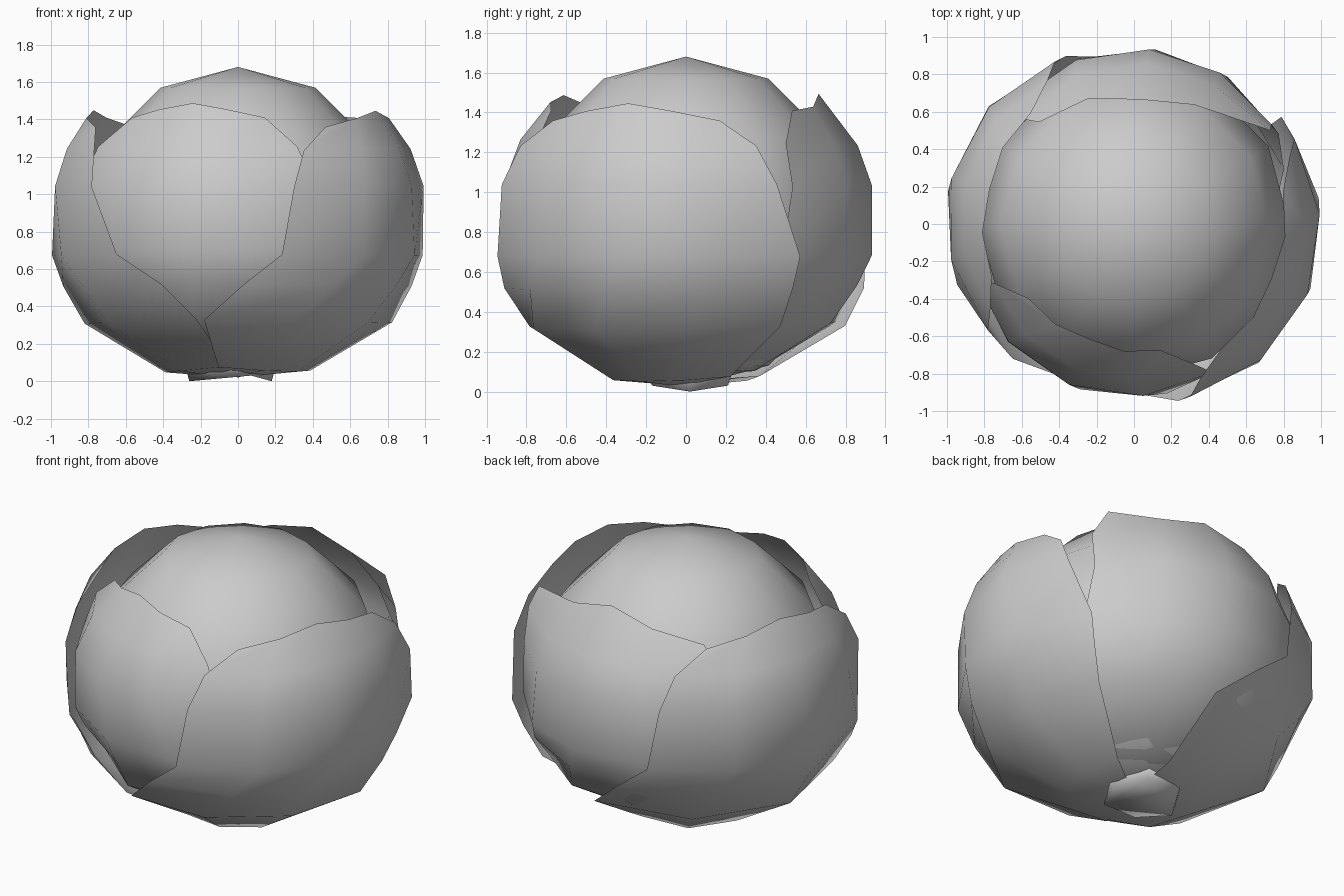
import bpy, bmesh
from math import sin, cos, pi, radians
from mathutils import Matrix

cube = bpy.data.objects.get("Cube")
if cube:
    bpy.data.objects.remove(cube)

grey = bpy.data.materials.new("plain_grey")
grey.use_nodes = True
grey.diffuse_color = (0.6, 0.6, 0.6, 1)
grey.node_tree.nodes["Principled BSDF"].inputs["Base Color"].default_value = grey.diffuse_color

CENTRE = 0.85


def finish(name, bm, outward=False):
    if outward:
        bmesh.ops.recalc_face_normals(bm, faces=bm.faces)
    mesh = bpy.data.meshes.new(name)
    bm.to_mesh(mesh)
    bm.free()
    mesh.materials.append(grey)
    mesh.shade_smooth()
    obj = bpy.data.objects.new(name, mesh)
    bpy.context.collection.objects.link(obj)
    return obj


# Round inner head
bm = bmesh.new()
bmesh.ops.create_uvsphere(bm, u_segments=12, v_segments=6, radius=0.83)
bmesh.ops.translate(bm, verts=bm.verts, vec=(0, 0, CENTRE))
finish("inner_head", bm, True)

# Leaf rows from base to rim: elevation, radius, start and end angle
ROWS = [(-82, 0.82, -110, 75), (-64, 0.88, -106, 74), (-33, 0.98, -103, 66),
        (-20, 0.99, -88, 55), (-10, 1.01, -76, 40), (11, 1.01, -72, 28),
        (23, 1.0, -67, 23), (32, 0.98, -55, 12)]
COLS = 4


def leaf(name, turn, size, lift=0, spread=0, limit=90, rise=5, flare=0, taper=0.03):
    """Cupped sheet wrapped around the head, with a peaked rim."""
    bm = bmesh.new()
    grid = []
    for i, (elev, rad, start, end) in enumerate(ROWS):
        rim = max(0, i - 5) / 2
        start -= spread * rim
        end = min(end, limit) + spread * rim
        row = []
        for j in range(COLS + 1):
            t = j / COLS
            off = abs(2 * t - 1)
            peak = rise * (1 - off) if rim == 1 else 0
            e = radians(elev + lift * rim + peak)
            a = radians(turn + start + (end - start) * t)
            r = rad * size * (1 - taper * off ** 2)
            if j == 0:
                r += flare * rim
            row.append(bm.verts.new((r * cos(e) * cos(a), r * cos(e) * sin(a),
                                     CENTRE + r * sin(e))))
        grid.append(row)
    for low, high in zip(grid, grid[1:]):
        for j in range(COLS):
            bm.faces.new((low[j], low[j + 1], high[j + 1], high[j]))
    return finish(name, bm)


leaf("front_leaf", -90, 0.935, lift=7)
leaf("left_leaf", 0, 1.01, limit=36)
leaf("back_leaf", 108, 0.945, lift=2, spread=13, limit=26, rise=10, flare=0.1)
leaf("right_leaf", 188, 1.015, taper=0.04)

# Cut stem under the head, its lower face slightly ridged
bm = bmesh.new()
bmesh.ops.create_cone(bm, cap_ends=True, segments=6, radius1=0.22, radius2=0.26, depth=0.14,
                      matrix=Matrix.Rotation(pi / 6, 4, "Z"))
bmesh.ops.translate(bm, verts=bm.verts, vec=(-0.04, 0.02, 0.07))
for v in bm.verts:
    if v.co.z < 0.01:
        v.co.z = 0.03 if abs(v.co.y) > 0.1 else 0
finish("stem", bm, True)
